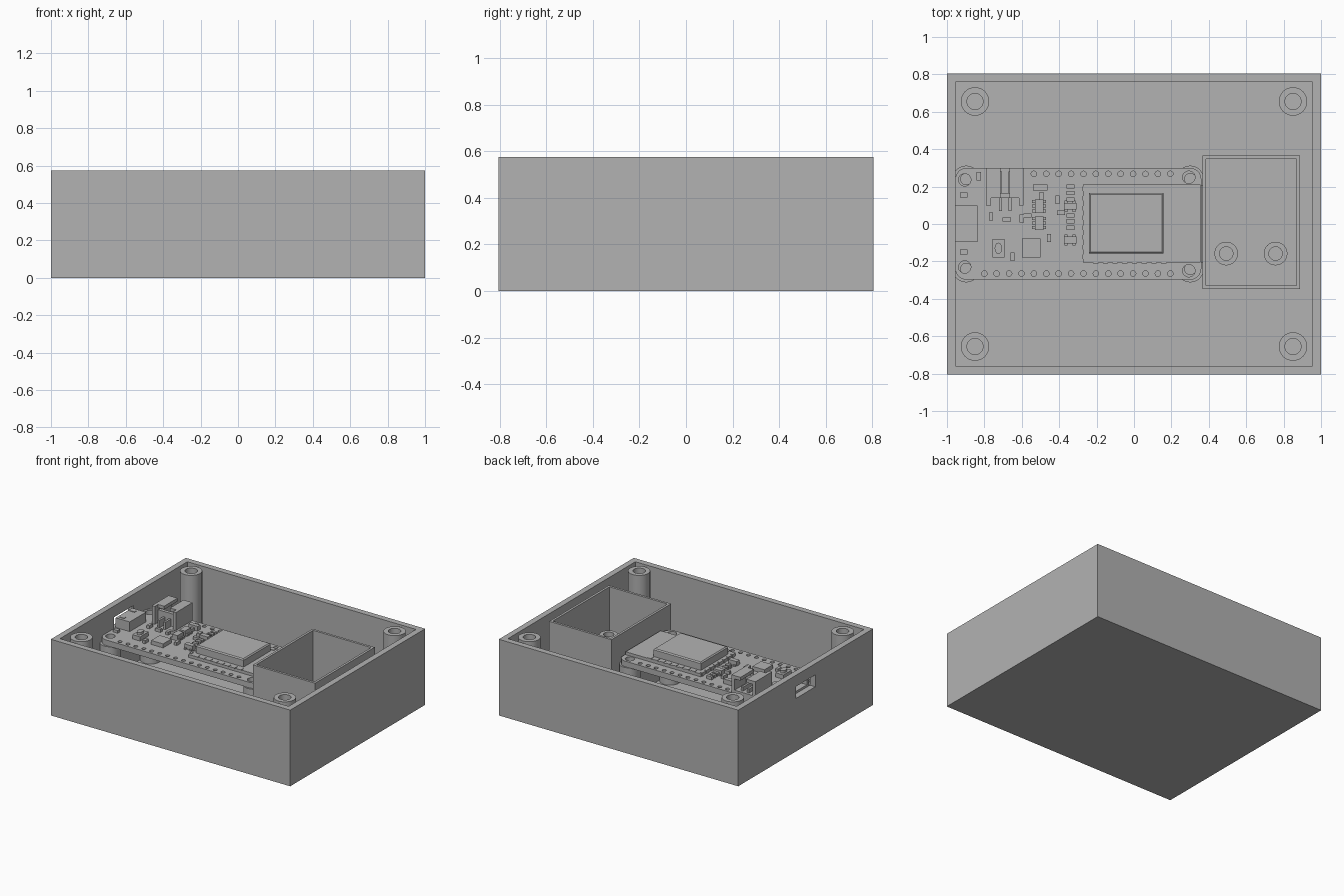
import bpy, bmesh, math
from mathutils import Matrix, Vector

old = bpy.data.objects.get("Cube")
if old:
    bpy.data.objects.remove(old, do_unlink=True)

grey = bpy.data.materials.new("plain grey")
grey.use_nodes = True
COLOUR = (0.448, 0.448, 0.448, 1)
grey.diffuse_color = COLOUR
grey.node_tree.nodes["Principled BSDF"].inputs["Base Color"].default_value = COLOUR

RIM, FLOOR = 0.575, 0.05
BOARD_LOW, BOARD = 0.363, 0.405


def finish(name, bm, smooth=False):
    bmesh.ops.recalc_face_normals(bm, faces=bm.faces)
    mesh = bpy.data.meshes.new(name)
    bm.to_mesh(mesh)
    bm.free()
    mesh.materials.append(grey)
    obj = bpy.data.objects.new(name, mesh)
    bpy.context.collection.objects.link(obj)
    if smooth:
        shade(obj)
    return obj


def shade(obj):
    bpy.ops.object.select_all(action='DESELECT')
    obj.select_set(True)
    bpy.context.view_layer.objects.active = obj
    bpy.ops.object.shade_smooth_by_angle(angle=math.radians(35))


def add_box(bm, x0, x1, y0, y1, z0, z1):
    m = Matrix.Translation(((x0 + x1) / 2, (y0 + y1) / 2, (z0 + z1) / 2))
    m = m @ Matrix.Diagonal((x1 - x0, y1 - y0, z1 - z0, 1))
    return bmesh.ops.create_cube(bm, size=1, matrix=m)["verts"]


def add_cyl(bm, x, y, r, z0, z1, n=16):
    bmesh.ops.create_cone(bm, cap_ends=True, segments=n, radius1=r, radius2=r,
                          depth=z1 - z0, matrix=Matrix.Translation((x, y, (z0 + z1) / 2)))


def boxes(name, *dims):
    bm = bmesh.new()
    for d in dims:
        add_box(bm, *d)
    return finish(name, bm)


def cut(obj, cutter):
    # Bake the subtraction, then drop the cutter
    mod = obj.modifiers.new("cut", 'BOOLEAN')
    mod.operation, mod.solver, mod.object = 'DIFFERENCE', 'EXACT', cutter
    cutter.hide_render = True
    bpy.ops.object.select_all(action='DESELECT')
    obj.select_set(True)
    bpy.context.view_layer.objects.active = obj
    bpy.ops.object.modifier_apply(modifier="cut")
    bpy.data.objects.remove(cutter, do_unlink=True)


def post(name, x, y, r, hole, top, depth):
    # Turned profile: outer wall, top ring, blind screw hole
    bm = bmesh.new()
    z0 = FLOOR - 0.01
    profile = [(0, z0), (r, z0), (r, top), (hole, top), (hole, top - depth), (0, top - depth)]
    verts = [bm.verts.new((a, 0, z)) for a, z in profile]
    edges = [bm.edges.new(p) for p in zip(verts, verts[1:])]
    bmesh.ops.spin(bm, geom=verts + edges, cent=(0, 0, 0), axis=(0, 0, 1),
                   angle=math.tau, steps=40)
    bmesh.ops.remove_doubles(bm, verts=bm.verts, dist=0.0001)
    bmesh.ops.translate(bm, verts=bm.verts, vec=Vector((x, y, 0)))
    return finish(name, bm, True)


# Enclosure: open tray with a connector slot in the -x wall
case = boxes("enclosure", (-1, 1, -0.805, 0.805, 0, RIM))
cut(case, boxes("cavity_cutter", (-0.955, 0.955, -0.76, 0.76, FLOOR, 1)))
cut(case, boxes("slot_cutter", (-1.1, -0.9, -0.115, 0.115, 0.4, 0.49)))

# Lid screw posts
for sx in (-1, 1):
    for sy in (-1, 1):
        post("lid_post", sx * 0.85, sy * 0.655, 0.076, 0.043, RIM, 0.3)

# Sensor compartment and its two posts
bay = boxes("compartment", (0.367, 0.887, -0.347, 0.365, FLOOR - 0.01, RIM - 0.002))
cut(bay, boxes("compartment_cutter", (0.385, 0.869, -0.329, 0.347, FLOOR, 1)))
for x in (0.493, 0.757):
    post("compartment_post", x, -0.158, 0.063, 0.036, 0.31, 0.2)

# Circuit board supports
mounts = [(-0.905, 0.236), (-0.905, -0.23), (0.293, 0.25), (0.293, -0.25)]
for x, y in mounts:
    sign = 1 if y > 0 else -1
    post("board_support", x + 0.008, sign * 0.24, 0.072, 0.03, BOARD_LOW, 0.2)

# Circuit board with rounded corners, mounting holes and pin holes
bm = bmesh.new()
corners = [v for v in add_box(bm, -0.955, 0.36, -0.298, 0.3, BOARD_LOW, BOARD)]
upright = [e for e in bm.edges if abs(e.verts[0].co.z - e.verts[1].co.z) > 0.01]
bmesh.ops.bevel(bm, geom=upright, offset=0.06, segments=6, profile=0.5, affect='EDGES')
board = finish("circuit_board", bm)
bm = bmesh.new()
for x, y in mounts:
    add_cyl(bm, x, y, 0.033, 0.3, 0.5, 24)
for i in range(16):
    x = 0.194 - i * 0.0663
    add_cyl(bm, x, -0.265, 0.015, 0.3, 0.5, 12)
    if i < 12:
        add_cyl(bm, x, 0.268, 0.015, 0.3, 0.5, 12)
cut(board, finish("hole_cutter", bm))
shade(board)

# Radio module: carrier, shield and edge pads
boxes("radio_carrier", (-0.272, 0.355, -0.205, 0.212, BOARD, BOARD + 0.022))
bm = bmesh.new()
add_box(bm, -0.24, 0.157, -0.157, 0.165, BOARD + 0.02, 0.486)
top = [e for e in bm.edges if all(v.co.z > 0.48 for v in e.verts)]
bmesh.ops.bevel(bm, geom=top, offset=0.008, segments=1, affect='EDGES')
finish("radio_shield", bm)
pads = []
for i in range(8):
    x = -0.205 + i * 0.052
    for y in (-0.196, 0.196):
        pads.append((x - 0.014, x + 0.014, y - 0.016, y + 0.016, BOARD + 0.02, BOARD + 0.026))
    y = -0.175 + i * 0.052
    pads.append((-0.276, -0.258, y - 0.012, y + 0.012, BOARD, BOARD + 0.026))
boxes("radio_pads", *pads)

# Data connector with an open mouth toward the slot
usb = boxes("data_connector", (-0.955, -0.838, -0.095, 0.1, BOARD, 0.478))
cut(usb, boxes("mouth_cutter", (-1, -0.87, -0.08, 0.085, 0.417, 0.466)))
boxes("data_connector_latches", *[(-0.94, -0.9, y - 0.012, y + 0.012, 0.477, 0.482)
                                  for y in (-0.062, 0.062)])
boxes("data_connector_tabs", *[(-0.93, -0.89, y - 0.014, y + 0.014, BOARD, BOARD + 0.02)
                               for y in (-0.15, 0.155)])

# Battery connector: side walls, back, split roof and pins
H = 0.54
boxes("battery_connector",
      (-0.79, -0.765, 0.1, 0.3, BOARD, H), (-0.615, -0.59, 0.1, 0.3, BOARD, H),
      (-0.77, -0.61, 0.14, 0.165, BOARD, 0.5), (-0.77, -0.61, 0.14, 0.3, BOARD, 0.43),
      (-0.77, -0.715, 0.14, 0.3, H - 0.025, H), (-0.665, -0.61, 0.14, 0.3, H - 0.025, H))
boxes("battery_pins", *[(x - 0.008, x + 0.008, 0.07, 0.28, BOARD, z)
                        for x in (-0.715, -0.664) for z in (0.425, 0.46)])

# Main chips
boxes("square_chip", (-0.6, -0.5, -0.18, -0.078, BOARD, 0.435))
for y in (0.005, 0.095):
    boxes("power_chip", (-0.53, -0.484, y - 0.036, y + 0.036, BOARD, 0.445))
    boxes("power_chip_legs", *[(-0.545, -0.47, y + d - 0.008, y + d + 0.008, BOARD, 0.418)
                               for d in (-0.025, 0, 0.025)])
for y in (-0.086, 0.095):
    boxes("transistor", (-0.375, -0.307, y - 0.018, y + 0.018, BOARD, 0.44))
    boxes("transistor_legs", *[(x - 0.008, x + 0.008, y - 0.03, y + 0.03, BOARD, 0.415)
                               for x in (-0.363, -0.32)])
boxes("diode", (-0.54, -0.462, 0.178, 0.21, BOARD, 0.44))

# Reset button
boxes("button_body", (-0.757, -0.692, -0.18, -0.08, BOARD, 0.437))
bm = bmesh.new()
add_cyl(bm, 0, 0, 0.02, 0.43, 0.455, 20)
bmesh.ops.scale(bm, vec=(1, 1.5, 1), verts=bm.verts)
bmesh.ops.translate(bm, vec=(-0.725, -0.13, 0), verts=bm.verts)
finish("button_cap", bm, True)

# Small components, tall or wide footprints
tall = [(-0.41, 0.13), (-0.455, -0.075), (-0.65, -0.175), (-0.765, 0.04),
        (-0.83, 0.255), (-0.6, 0.03), (-0.495, 0.15)]
wide = [(-0.68, 0.025), (-0.34, 0.2), (-0.34, 0.165), (-0.34, 0.13), (-0.34, 0.045),
        (-0.34, 0.015), (-0.34, -0.02), (-0.39, 0.06), (-0.57, 0.045)]
for name, spots, a, b in (("tall_passive", tall, 0.011, 0.022), ("wide_passive", wide, 0.022, 0.011)):
    boxes(name + "s", *[(x - a, x + a, y - b, y + b, BOARD, 0.428) for x, y in spots])
